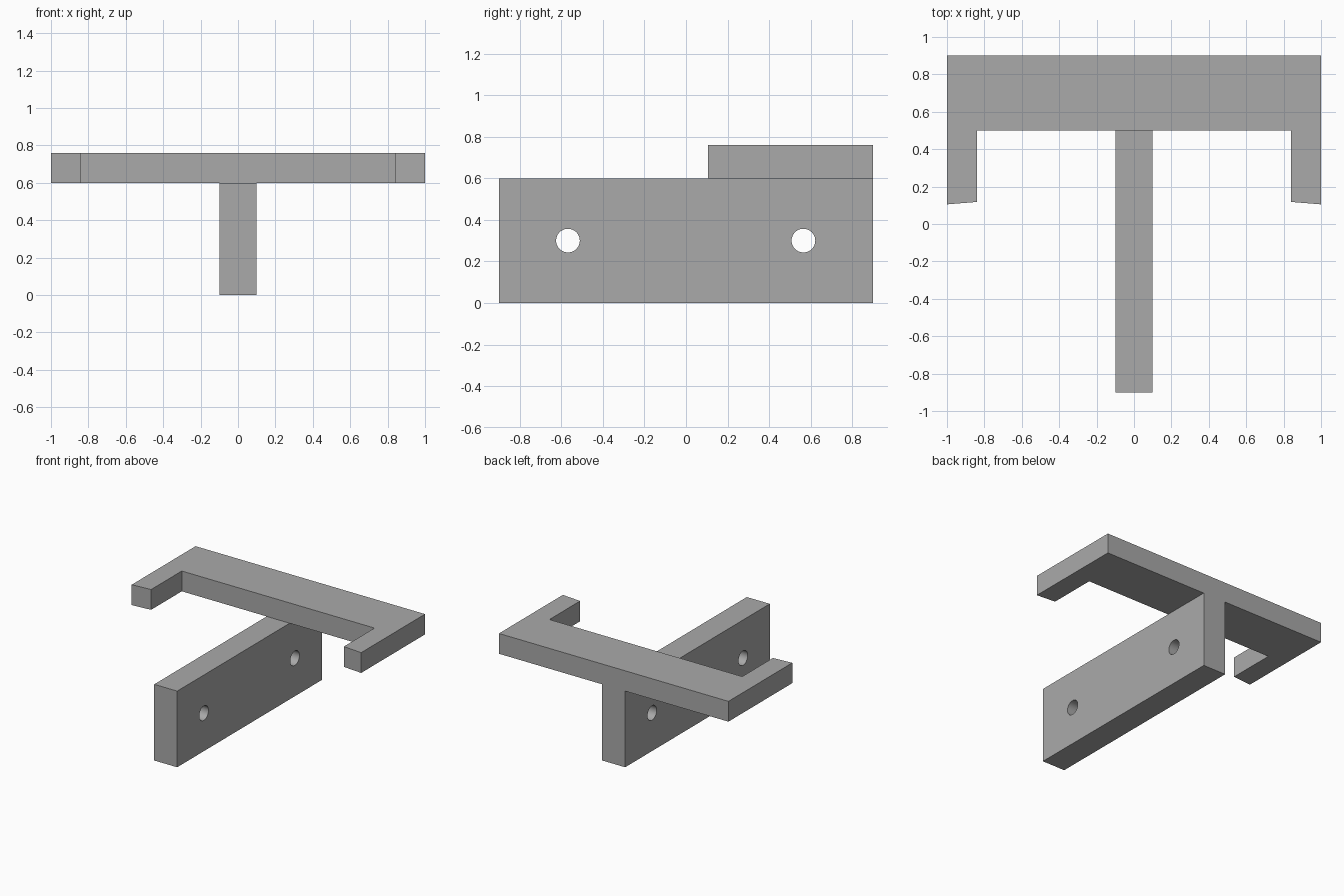
import bpy, bmesh, math

cube = bpy.data.objects.get("Cube")
if cube:
    bpy.data.objects.remove(cube, do_unlink=True)

grey = bpy.data.materials.new("plain_grey")
grey.use_nodes = True
colour = (0.4, 0.4, 0.4, 1)
grey.diffuse_color = colour
grey.node_tree.nodes["Principled BSDF"].inputs["Base Color"].default_value = colour


def extrude_profile(name, points, vector):
    """Make a solid by sweeping a flat outline along a vector."""
    bm = bmesh.new()
    face = bm.faces.new([bm.verts.new(p) for p in points])
    swept = bmesh.ops.extrude_face_region(bm, geom=[face])["geom"]
    verts = [v for v in swept if isinstance(v, bmesh.types.BMVert)]
    bmesh.ops.translate(bm, verts=verts, vec=vector)
    bmesh.ops.recalc_face_normals(bm, faces=bm.faces)
    mesh = bpy.data.meshes.new(name)
    bm.to_mesh(mesh)
    bm.free()
    mesh.materials.append(grey)
    obj = bpy.data.objects.new(name, mesh)
    bpy.context.collection.objects.link(obj)
    return obj


def apply_boolean(target, tool, operation):
    """Combine the tool into the target, then discard the tool."""
    mod = target.modifiers.new(operation.lower(), "BOOLEAN")
    mod.operation = operation
    mod.solver = "EXACT"
    mod.object = tool
    bpy.ops.object.select_all(action="DESELECT")
    bpy.context.view_layer.objects.active = target
    target.select_set(True)
    bpy.ops.object.modifier_apply(modifier=mod.name)
    bpy.data.objects.remove(tool, do_unlink=True)


# Upright mounting wall
wall = [(-0.1, -0.9), (0.1, -0.9), (0.1, 0.9), (-0.1, 0.9)]
bracket = extrude_profile("bracket", [(x, y, 0) for x, y in wall], (0, 0, 0.6))

# Top plate with two forward arms, mirrored across x
half = [(1, 0.9), (1, 0.105), (0.84, 0.118), (0.84, 0.5)]
outline = half + [(-x, y) for x, y in reversed(half)]
plate = extrude_profile("top_plate", [(x, y, 0.6) for x, y in outline], (0, 0, 0.16))
apply_boolean(bracket, plate, "UNION")

# Round screw holes through the wall
for y in (-0.568, 0.565):
    bpy.ops.mesh.primitive_cylinder_add(
        vertices=48, radius=0.057, depth=0.5,
        location=(0, y, 0.3), rotation=(0, math.pi / 2, 0))
    cutter = bpy.context.object
    cutter.name = "screw_hole_cutter"
    cutter.hide_render = True
    cutter.data.materials.append(grey)
    apply_boolean(bracket, cutter, "DIFFERENCE")

bpy.ops.object.select_all(action="DESELECT")
bracket.select_set(True)
bpy.context.view_layer.objects.active = bracket
bpy.ops.object.shade_smooth_by_angle(angle=math.radians(30))
